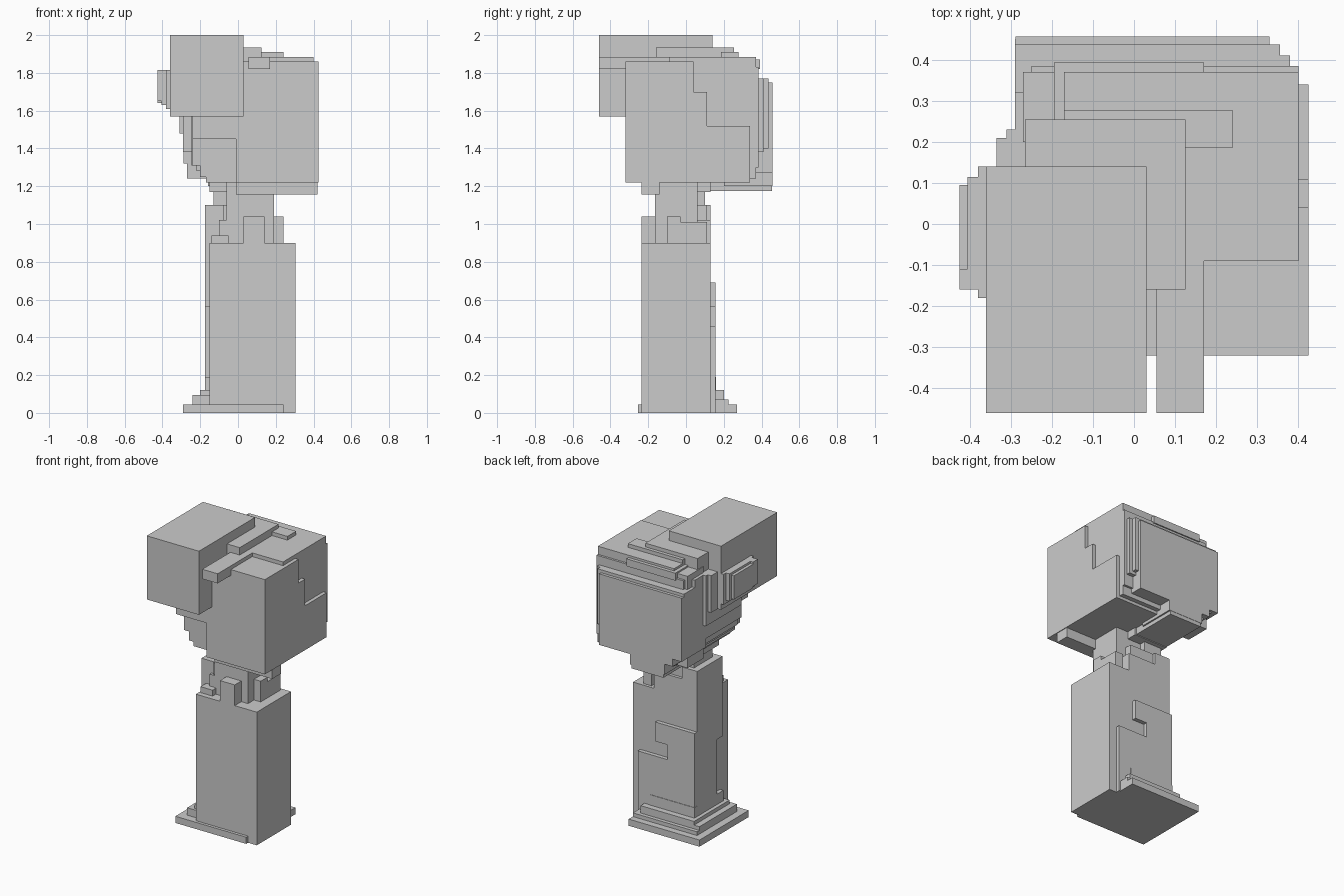
import bpy


def box(name, x0, x1, y0, y1, z0, z1):
    """Axis-aligned block given by its limits."""
    bpy.ops.mesh.primitive_cube_add(
        size=1, location=((x0 + x1) / 2, (y0 + y1) / 2, (z0 + z1) / 2))
    ob = bpy.context.object
    ob.name = name
    ob.scale = (x1 - x0, y1 - y0, z1 - z0)
    bpy.ops.object.transform_apply(location=True, rotation=False, scale=True)
    return ob


def boxes(name, rows):
    for r in rows:
        box(name, *r)


# Column and stepped base
box("column", -0.15, 0.305, -0.235, 0.13, 0, 0.9)
boxes("base_step", [
    (-0.29, 0.24, -0.255, 0.27, 0, 0.045),
    (-0.24, 0.24, -0.20, 0.225, 0, 0.07),
    (-0.24, 0.20, -0.20, 0.20, 0, 0.095),
    (-0.20, 0.20, -0.18, 0.20, 0, 0.12),
    (-0.175, 0.16, -0.15, 0.16, 0, 0.19),
])

# Thin panels on the left and back of the column
boxes("side_panel", [
    (-0.175, -0.06, -0.08, 0.13, 0.19, 0.88),
    (-0.175, -0.06, -0.14, 0.13, 0.56, 1.10),
])
boxes("back_panel", [
    (-0.173, 0.25, 0.12, 0.157, 0, 0.46),
    (-0.173, 0.03, 0.12, 0.157, 0.46, 0.56),
    (-0.173, 0.12, 0.12, 0.157, 0.56, 0.69),
])

# Neck with tabs around its foot
boxes("neck", [
    (-0.06, 0.19, -0.165, 0.06, 0.9, 1.23),
    (-0.13, 0.0, -0.10, 0.10, 1.08, 1.18),
    (-0.15, 0.10, -0.14, 0.13, 1.17, 1.25),
    (-0.10, 0.15, -0.16, 0.13, 0.9, 1.02),
    (-0.08, 0.12, -0.15, 0.11, 1.02, 1.10),
])
boxes("neck_tab", [
    (0.03, 0.14, -0.235, -0.15, 0.9, 1.04),
    (0.18, 0.24, -0.10, -0.03, 0.9, 1.04),
    (0.18, 0.24, -0.03, 0.11, 0.9, 1.01),
    (-0.14, -0.05, -0.20, -0.10, 0.9, 0.94),
])

# Head: core, front block and right side plate
box("head_core", -0.17, 0.40, -0.23, 0.34, 1.22, 1.86)
box("head_front", -0.01, 0.425, -0.32, 0.04, 1.22, 1.86)
boxes("right_plate", [
    (0.35, 0.425, 0.0, 0.11, 1.22, 1.70),
    (0.35, 0.425, 0.0, 0.34, 1.22, 1.52),
])
box("brow_block", -0.24, 0.05, -0.32, -0.1, 1.45, 1.60)
box("cheek_block", -0.24, 0.05, -0.235, 0.2, 1.31, 1.45)
box("cheek_front", -0.20, 0.05, -0.235, 0.1, 1.25, 1.33)
box("chin_front", -0.17, 0.05, -0.235, 0.1, 1.22, 1.26)
box("chin_strip", -0.01, 0.42, -0.235, -0.14, 1.155, 1.23)
box("chin_back", -0.15, 0.09, 0.07, 0.455, 1.175, 1.25)

# Staircase down the left side of the head
for x, y0, y1, z0 in [(-0.335, -0.12, 0.21, 1.57), (-0.31, -0.15, 0.23, 1.48),
                      (-0.29, -0.18, 0.45, 1.38), (-0.245, -0.20, 0.44, 1.31),
                      (-0.22, -0.21, 0.43, 1.28), (-0.20, -0.22, 0.42, 1.25)]:
    box("left_step", x, 0.0, y0, y1, z0, 1.75 if y1 > 0.3 else 1.82)

# Layered back of the head
boxes("back_layer", [
    (-0.27, 0.40, 0.2, 0.37, 1.24, 1.86),
    (-0.25, 0.40, 0.2, 0.385, 1.30, 1.83),
    (-0.29, 0.38, 0.2, 0.41, 1.38, 1.77),
    (-0.29, 0.355, 0.2, 0.437, 1.40, 1.77),
    (-0.288, 0.33, 0.2, 0.457, 1.32, 1.75),
    (-0.22, 0.33, 0.2, 0.457, 1.27, 1.40),
    (-0.16, 0.10, 0.2, 0.457, 1.20, 1.30),
])

# Plates on top of the head
boxes("top_plate", [
    (-0.29, 0.0, -0.1, 0.32, 1.6, 1.82),
    (-0.17, 0.40, -0.09, 0.37, 1.84, 1.885),
    (-0.195, 0.17, 0.2, 0.393, 1.82, 1.87),
    (-0.17, 0.24, 0.185, 0.278, 1.86, 1.91),
    (-0.265, 0.125, -0.16, 0.255, 1.80, 1.935),
])
box("top_bar", 0.055, 0.17, -0.46, 0.0, 1.82, 1.885)

# Large raised block at front left with its stepped side bumps
box("raised_block", -0.36, 0.03, -0.46, 0.14, 1.57, 2.0)
boxes("side_bump", [
    (-0.38, -0.3, -0.18, 0.14, 1.61, 1.815),
    (-0.405, -0.3, -0.16, 0.115, 1.63, 1.815),
    (-0.425, -0.3, -0.11, 0.095, 1.64, 1.80),
    (-0.425, -0.3, -0.16, -0.11, 1.65, 1.815),
])
